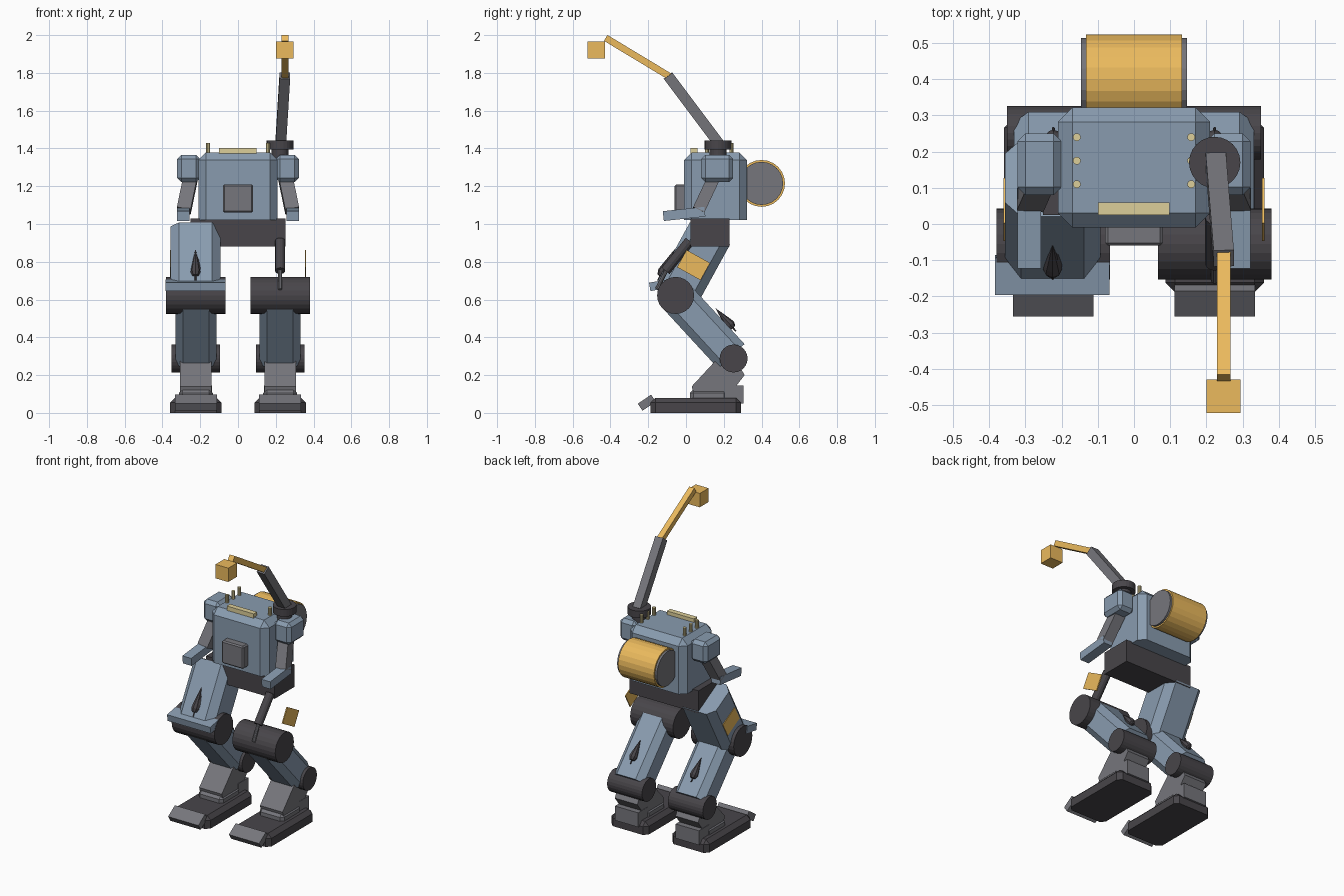
import bpy, bmesh
from math import cos, sin, tau
from mathutils import Vector, Matrix

if "Cube" in bpy.data.objects:
    bpy.data.objects.remove(bpy.data.objects["Cube"])


def material(name, rgb):
    m = bpy.data.materials.new(name)
    m.diffuse_color = (*rgb, 1)
    m.use_nodes = True
    m.node_tree.nodes["Principled BSDF"].inputs["Base Color"].default_value = m.diffuse_color
    return m


BLUE = material("blue_armour", (0.25, 0.33, 0.43))
DARK = material("dark_metal", (0.065, 0.06, 0.068))
GREY = material("grey_metal", (0.18, 0.18, 0.20))
YELLOW = material("yellow_paint", (0.83, 0.49, 0.11))
PALE = material("pale_yellow", (0.72, 0.62, 0.32))


def finish(name, bm, mat):
    bmesh.ops.recalc_face_normals(bm, faces=bm.faces)
    me = bpy.data.meshes.new(name)
    bm.to_mesh(me)
    bm.free()
    me.materials.append(mat)
    ob = bpy.data.objects.new(name, me)
    bpy.context.collection.objects.link(ob)
    return ob


def cube(size, bevel=0, pick=lambda a, b: True):
    bm = bmesh.new()
    bmesh.ops.create_cube(bm, size=1, matrix=Matrix.Diagonal((*size, 1)))
    if bevel:
        edges = [e for e in bm.edges if pick(e.verts[0].co, e.verts[1].co)]
        bmesh.ops.bevel(bm, geom=edges, offset=bevel, segments=1, affect='EDGES')
    return bm


def box(name, lo, hi, mat, bevel=0, keep_bottom=True):
    """Axis-aligned box; the bottom rim can stay sharp."""
    lo, hi = Vector(lo), Vector(hi)
    bm = cube(hi - lo, bevel, lambda a, b: not keep_bottom or a.z > 0 or b.z > 0)
    bm.transform(Matrix.Translation((lo + hi) / 2))
    return finish(name, bm, mat)


def frame(p, q):
    """Local z runs p to q, local x stays near world x."""
    z = (q - p).normalized()
    side = Vector((1, 0, 0)) if abs(z.x) < 0.9 else Vector((0, 1, 0))
    y = z.cross(side).normalized()
    x = y.cross(z)
    return Matrix((x, y, z)).transposed().to_4x4()


def beam(name, p, q, width, depth, mat, bevel=0):
    """Slanted bar with chamfered long edges."""
    p, q = Vector(p), Vector(q)
    bm = cube((width, depth, (q - p).length), bevel, lambda a, b: abs(a.z - b.z) > 1e-4)
    bm.transform(Matrix.Translation((p + q) / 2) @ frame(p, q))
    return finish(name, bm, mat)


def rod(name, p, q, stations, mat, sides=24):
    """Round part from p to q; stations are (fraction, radius)."""
    p, q = Vector(p), Vector(q)
    length = (q - p).length
    bm = bmesh.new()
    rings = [[bm.verts.new((r * cos(tau * i / sides), r * sin(tau * i / sides), t * length))
              for i in range(sides)] for t, r in stations]
    for a, b in zip(rings, rings[1:]):
        for i in range(sides):
            j = (i + 1) % sides
            bm.faces.new((a[i], a[j], b[j], b[i]))
    bm.faces.new(rings[0])
    bm.faces.new(rings[-1])
    bm.transform(Matrix.Translation(p) @ frame(p, q))
    return finish(name, bm, mat)


def cyl(name, p, q, r, mat, sides=24):
    return rod(name, p, q, [(0, r), (1, r)], mat, sides)


def slab(name, profile, x0, x1, mat):
    """Side profile (y, z) extruded across x."""
    bm = bmesh.new()
    f = bm.faces.new([bm.verts.new((x0, y, z)) for y, z in profile])
    ext = bmesh.ops.extrude_face_region(bm, geom=[f])["geom"]
    bmesh.ops.translate(bm, vec=(x1 - x0, 0, 0),
                        verts=[v for v in ext if isinstance(v, bmesh.types.BMVert)])
    return finish(name, bm, mat)


SPIKE = [(0, 0.001), (0.6, 0.023), (0.72, 0.026), (0.84, 0.017), (0.86, 0.004), (1, 0.004)]

# Torso, chest panel and pelvis
box("torso", (-0.21, -0.01, 1.02), (0.21, 0.322, 1.378), BLUE, 0.04)
box("chest_panel", (-0.08, -0.06, 1.06), (0.08, 0.0, 1.21), GREY, 0.008, False)
box("pelvis", (-0.252, 0.025, 0.88), (0.252, 0.23, 1.03), DARK)

# Roof bar and pegs
box("roof_bar", (-0.1, 0.025, 1.37), (0.098, 0.06, 1.402), PALE)
for x in (-0.158, 0.158):
    for y in (0.11, 0.175, 0.24):
        cyl("roof_peg", (x, y, 1.35), (x, y, 1.43), 0.011, PALE, 10)

# Rear drum
cyl("drum", (-0.132, 0.4, 1.215), (0.132, 0.4, 1.215), 0.124, YELLOW)
cyl("drum_caps", (-0.146, 0.4, 1.215), (0.146, 0.4, 1.215), 0.114, GREY)

# Sensor mast on one shoulder
cyl("mast_neck", (0.223, 0.17, 1.34), (0.223, 0.17, 1.40), 0.045, DARK)
cyl("mast_base", (0.223, 0.17, 1.395), (0.223, 0.17, 1.442), 0.071, DARK)
beam("mast_lower_arm", (0.226, 0.175, 1.425), (0.248, -0.095, 1.785), 0.056, 0.056, GREY)
beam("mast_upper_arm", (0.248, -0.085, 1.78), (0.248, -0.425, 1.985), 0.038, 0.036, YELLOW)
box("sensor_head", (0.2, -0.522, 1.875), (0.294, -0.43, 1.967), YELLOW)

for s in (-1, 1):
    c = s * 0.223
    # Arms
    xs = sorted((s * 0.2, s * 0.322))
    box("shoulder", (xs[0], 0.08, 1.222), (xs[1], 0.25, 1.366), BLUE, 0.022, False)
    beam("upper_arm", (s * 0.25, 0.15, 1.25), (s * 0.287, 0.065, 1.07), 0.074, 0.066, GREY)
    beam("forearm", (s * 0.29, 0.1, 1.065), (s * 0.29, -0.12, 1.042), 0.065, 0.052, BLUE)

    # Thigh actuator and side marking plate
    cyl("thigh_piston", (c, 0.02, 0.91), (c, -0.108, 0.752), 0.027, DARK, 12)
    cyl("thigh_piston_rod", (c, -0.1, 0.762), (c, -0.155, 0.655), 0.011, GREY, 10)
    beam("thigh_plate", (s * 0.357, -0.022, 0.817), (s * 0.357, 0.102, 0.748), 0.007, 0.104, YELLOW)

    # Knee, shin and ankle
    cyl("knee_drum", (c - 0.157, -0.055, 0.622), (c + 0.157, -0.055, 0.622), 0.098, DARK)
    beam("shin", (c, -0.055, 0.62), (c, 0.24, 0.3), 0.218, 0.19, BLUE, 0.04)
    rod("shin_spike", (c, 0.158, 0.552), (c, 0.265, 0.432), SPIKE, DARK, 8)
    cyl("ankle_drum", (c - 0.128, 0.252, 0.288), (c + 0.128, 0.252, 0.288), 0.074, DARK)

    # Foot
    link = [(0.155, 0.275), (0.03, 0.14), (0.05, 0.07), (0.21, 0.07), (0.31, 0.2), (0.25, 0.31)]
    slab("ankle_link", link, c - 0.083, c + 0.083, GREY)
    box("ankle_foot_pad", (c - 0.09, 0.02, 0.06), (c + 0.09, 0.22, 0.125), GREY, 0.02)
    box("heel_block", (c - 0.085, 0.2, 0.05), (c + 0.085, 0.305, 0.145), GREY)
    box("foot", (c - 0.136, -0.188, 0), (c + 0.136, 0.292, 0.08), DARK, 0.026)
    beam("toe", (c, -0.243, 0.03), (c, -0.172, 0.078), 0.222, 0.045, GREY)

# Armoured thigh, fitted to one leg only
beam("thigh_armour", (-0.225, 0.127, 0.95), (-0.225, -0.045, 0.637), 0.264, 0.243, BLUE, 0.045)
beam("knee_guard", (-0.226, -0.192, 0.667), (-0.226, -0.09, 0.685), 0.317, 0.045, BLUE)
rod("thigh_spike", (-0.225, -0.06, 0.865), (-0.225, -0.15, 0.7), SPIKE, DARK, 8)
